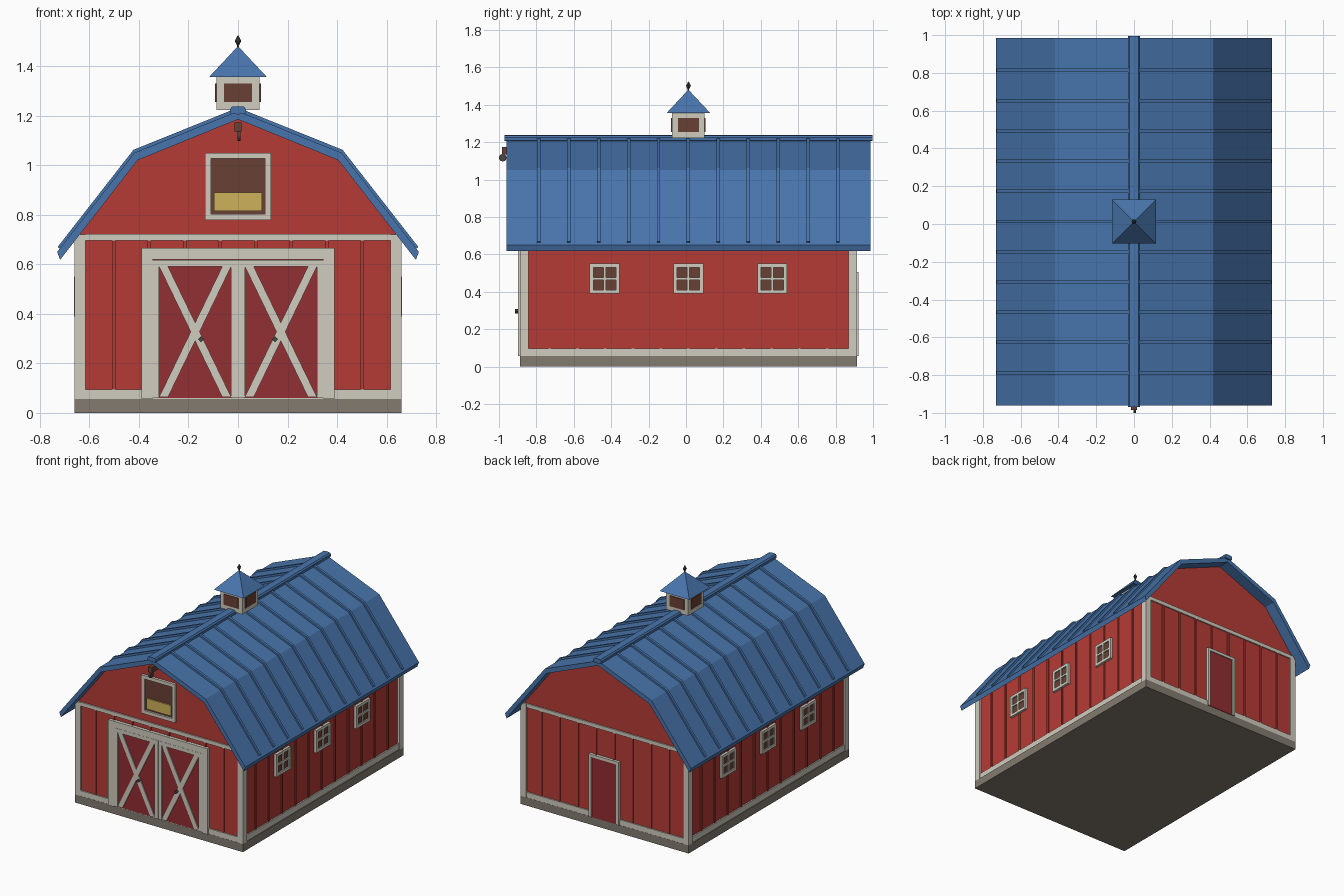
import bpy, bmesh, math
from mathutils import Matrix, Vector

if "Cube" in bpy.data.objects:
    bpy.data.objects.remove(bpy.data.objects["Cube"])

CY = 0.013                       # middle of the building along y
FRONT, BACK = CY - 0.89, CY + 0.89
SIDE = 0.645


def material(name, *rgb):
    lin = [((c / 255 + 0.055) / 1.055) ** 2.4 for c in rgb] + [1]
    m = bpy.data.materials.new(name)
    m.use_nodes = True
    m.diffuse_color = lin
    m.node_tree.nodes["Principled BSDF"].inputs["Base Color"].default_value = lin
    return m


RED = material("barn red", 182, 59, 54)
DARK_RED = material("door red", 146, 46, 50)
CREAM = material("cream trim", 208, 204, 191)
STONE = material("stone", 131, 123, 112)
BLUE = material("roof blue", 72, 117, 172)
BROWN = material("dark brown", 105, 65, 53)
HAY = material("hay yellow", 206, 178, 91)
METAL = material("dark metal", 72, 70, 68)


def finish(name, bm, mat):
    bmesh.ops.recalc_face_normals(bm, faces=bm.faces)
    me = bpy.data.meshes.new(name)
    bm.to_mesh(me)
    bm.free()
    me.materials.append(mat)
    ob = bpy.data.objects.new(name, me)
    bpy.context.collection.objects.link(ob)
    return ob


def boxes(name, mat, *specs):
    """One object from boxes given as (x0, x1, y0, y1, z0, z1)."""
    bm = bmesh.new()
    for x0, x1, y0, y1, z0, z1 in specs:
        mid = Vector((x0 + x1, y0 + y1, z0 + z1)) / 2
        size = Matrix.Diagonal((x1 - x0, y1 - y0, z1 - z0, 1))
        bmesh.ops.create_cube(bm, size=1, matrix=Matrix.Translation(mid) @ size)
    return finish(name, bm, mat)


def prisms(name, mat, profiles, spans):
    """Extrude each (x, z) profile along each y span."""
    bm = bmesh.new()
    for y0, y1 in spans:
        for pts in profiles:
            a = [bm.verts.new((x, y0, z)) for x, z in pts]
            b = [bm.verts.new((x, y1, z)) for x, z in pts]
            bm.faces.new(a)
            bm.faces.new(b)
            for i in range(len(a)):
                j = (i + 1) % len(a)
                bm.faces.new((a[i], a[j], b[j], b[i]))
    return finish(name, bm, mat)


def cone(name, mat, r1, r2, depth, loc, sides, rot=Matrix()):
    bm = bmesh.new()
    bmesh.ops.create_cone(bm, cap_ends=True, segments=sides, radius1=r1, radius2=r2,
                          depth=depth, matrix=Matrix.Translation(loc) @ rot)
    return finish(name, bm, mat)


def mirrored(pts):
    """Close a half profile starting on the centre line."""
    return pts + [(-x, z) for x, z in reversed(pts) if x > 0]


def frame(x0, x1, z0, z1, w, y0, y1, bottom=True):
    """Box list for a border in the xz plane."""
    parts = [(x0, x0 + w, y0, y1, z0, z1), (x1 - w, x1, y0, y1, z0, z1),
             (x0 + w, x1 - w, y0, y1, z1 - w, z1)]
    if bottom:
        parts.append((x0 + w, x1 - w, y0, y1, z0, z0 + w))
    return parts


# Foundation and walls
boxes("foundation", STONE, (-0.66, 0.66, CY - 0.9, CY + 0.9, 0, 0.057))
wall = mirrored([(0, 1.195), (0.41, 1.03), (SIDE, 0.725), (SIDE, 0.057)])
prisms("walls", RED, [wall], [(FRONT, BACK)])

# Vertical battens
gap_x, gap_y = 2 * SIDE / 9, (BACK - FRONT) / 12
battens = []
for i in range(1, 9):
    x = -SIDE + gap_x * i
    for y in (FRONT, BACK):
        battens.append((x - 0.007, x + 0.007, y - 0.007, y + 0.007, 0.06, 0.7))
for i in range(1, 12):
    y = FRONT + gap_y * i
    for x in (-SIDE, SIDE):
        battens.append((x - 0.007, x + 0.007, y - 0.007, y + 0.007, 0.06, 0.73))
boxes("battens", RED, *battens)

# Corner posts, base boards and gable bands
trim = []
for s in (-1, 1):
    x0, x1 = sorted((s * 0.615, s * 0.66))
    y0, y1 = sorted((CY + s * 0.855, CY + s * 0.9))
    for t in (-1, 1):
        py0, py1 = sorted((CY + t * 0.855, CY + t * 0.9))
        trim.append((x0, x1, py0, py1, 0.057, 0.72))
    end = CY + s * 0.89
    trim.append((-0.615, 0.615, end - 0.009, end + 0.009, 0.057, 0.095))
    trim.append((-0.615, 0.615, end - 0.009, end + 0.009, 0.695, 0.722))
    trim.append((s * SIDE - 0.009, s * SIDE + 0.009, CY - 0.855, CY + 0.855, 0.057, 0.098))
boxes("wall_trim", CREAM, *trim)

# Gambrel roof with standing seams
top = [(0, 1.218), (0.418, 1.05), (0.73, 0.65)]
under = [(0.718, 0.618), (0.405, 1.02), (0, 1.185)]
right_half = top + under
left_half = [(-x, z) for x, z in right_half]
prisms("roof", BLUE, [right_half, left_half], [(CY - 0.973, CY + 0.973)])
seams = []
for s in (-1, 1):
    seams.append([(s * x, z) for x, z in
                  [(0.02, 1.205), (0.02, 1.224), (0.422, 1.062), (0.728, 0.67),
                   (0.716, 0.66), (0.41, 1.04)]])
prisms("roof_seams", BLUE, seams,
       [(CY + 0.16 * i - 0.009, CY + 0.16 * i + 0.009) for i in range(-5, 6)])
cap = mirrored([(0, 1.238), (0.024, 1.236), (0.032, 1.226), (0.03, 1.208), (0, 1.205)])
prisms("ridge_cap", BLUE, [cap], [(CY - 0.983, CY + 0.983)])

# Double barn doors
boxes("door_surround", CREAM,
      *frame(-0.39, 0.39, 0.057, 0.665, 0.045, -0.899, FRONT, bottom=False))
boxes("door_panels", DARK_RED, (-0.345, 0.345, -0.887, FRONT, 0.06, 0.62))
leaves, braces = [], []
for s in (-1, 1):
    x0, x1 = sorted((s * 0.001, s * 0.345))
    leaves += frame(x0, x1, 0.06, 0.617, 0.027, -0.895, -0.88, bottom=False)
    a, b, w = x0 + 0.027, x1 - 0.027, 0.036
    braces.append([(a, 0.065), (a + w, 0.065), (b, 0.59), (b - w, 0.59)])
    braces.append([(b - w, 0.065), (b, 0.065), (a + w, 0.59), (a, 0.59)])
    cone("door_handle", METAL, 0.012, 0.012, 0.022, (s * 0.149, -0.903, 0.297), 4,
         Matrix.Rotation(math.pi / 2, 4, 'X'))
boxes("door_stiles", CREAM, *leaves)
prisms("door_braces", CREAM, braces, [(-0.894, -0.88)])

# Hay loft opening
boxes("loft_frame", CREAM, *frame(-0.133, 0.133, 0.778, 1.05, 0.024, -0.895, FRONT))
boxes("loft_opening", BROWN, (-0.11, 0.11, FRONT - 0.004, FRONT, 0.8, 1.03))
boxes("hay_bale", HAY, (-0.096, 0.096, -0.89, FRONT, 0.815, 0.89))

# Hoist beam and pulley
boxes("hoist_beam", BROWN, (-0.015, 0.015, -0.985, FRONT, 1.135, 1.173))
cone("hoist_pulley", METAL, 0.02, 0.02, 0.012, (0.004, -0.98, 1.117), 12,
     Matrix.Rotation(math.pi / 2, 4, 'Y'))

# Back door
boxes("back_door_frame", CREAM,
      *frame(-0.118, 0.118, 0.057, 0.505, 0.02, BACK, BACK + 0.02, bottom=False))
boxes("back_door", DARK_RED, (-0.1, 0.1, BACK, BACK + 0.013, 0.057, 0.49))

# Side windows, three on each long wall
glass, sash = [], []
for s in (-1, 1):
    for k in (-1, 0, 1):
        y, z = CY + 0.448 * k, 0.47
        g0, g1 = sorted((s * SIDE, s * (SIDE + 0.009)))
        f0, f1 = sorted((s * SIDE, s * (SIDE + 0.018)))
        glass.append((g0, g1, y - 0.07, y + 0.07, z - 0.07, z + 0.07))
        for a, b, c, d, e, f in frame(y - 0.08, y + 0.08, z - 0.08, z + 0.08, 0.02, f0, f1):
            sash.append((c, d, a, b, e, f))
        sash.append((f0, f1, y - 0.007, y + 0.007, z - 0.06, z + 0.06))
        sash.append((f0, f1, y - 0.06, y + 0.06, z - 0.007, z + 0.007))
boxes("window_glass", BROWN, *glass)
boxes("window_frames", CREAM, *sash)

# Cupola
boxes("cupola_body", CREAM, (-0.087, 0.087, CY - 0.087, CY + 0.087, 1.222, 1.357))
boxes("cupola_louvers", BROWN,
      (-0.057, 0.057, CY - 0.092, CY + 0.092, 1.255, 1.33),
      (-0.092, 0.092, CY - 0.057, CY + 0.057, 1.255, 1.33))
cone("cupola_roof", BLUE, 0.117 * math.sqrt(2), 0, 0.125, (0, CY, 1.418), 4,
     Matrix.Rotation(math.pi / 4, 4, 'Z'))
cone("finial_stem", METAL, 0.004, 0.004, 0.04, (0, CY, 1.475), 8)
cone("finial_base", METAL, 0.003, 0.013, 0.022, (0, CY, 1.491), 8)
cone("finial_tip", METAL, 0.013, 0, 0.024, (0, CY, 1.514), 8)
